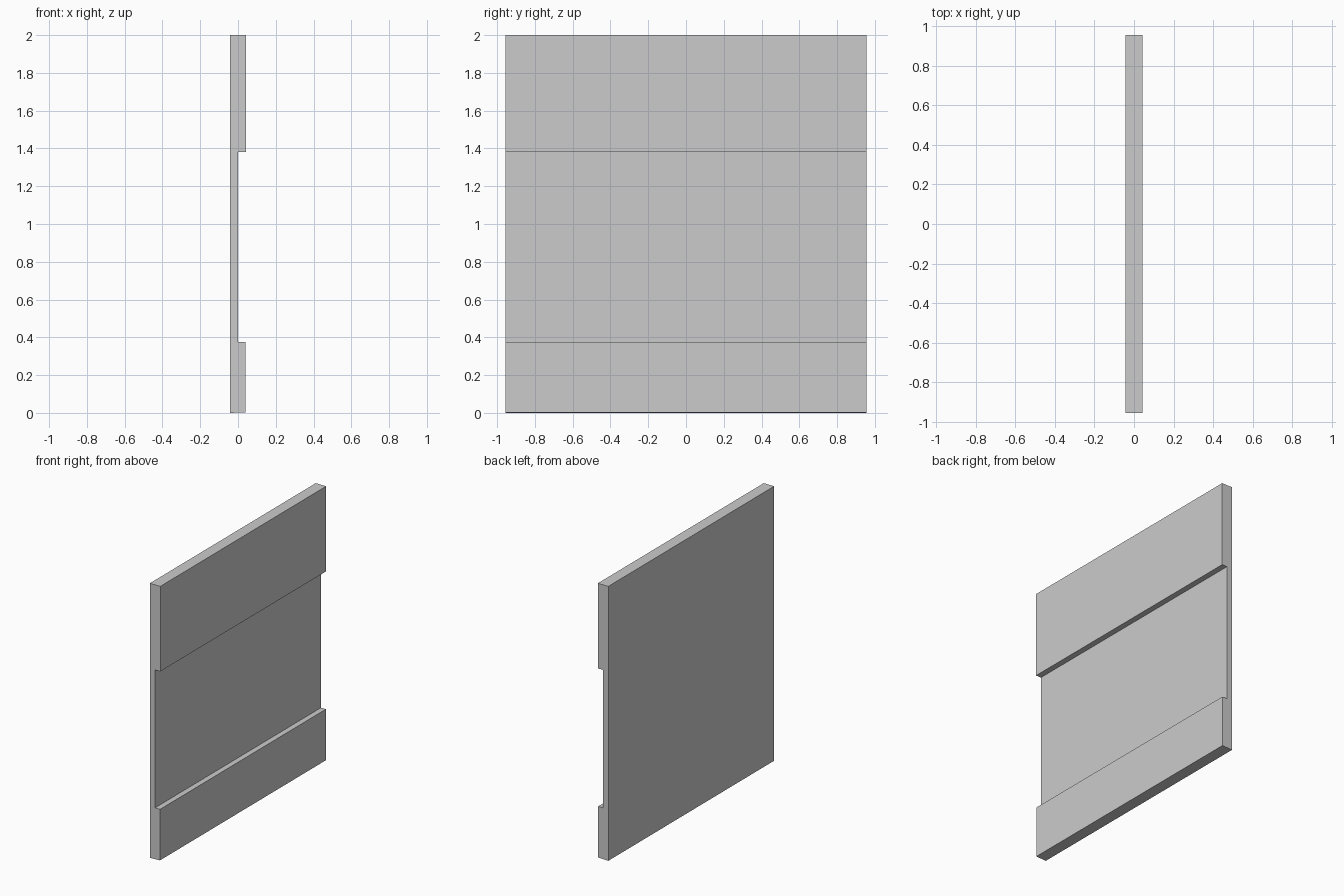
import bpy, bmesh

if "Cube" in bpy.data.objects:
    bpy.data.objects.remove(bpy.data.objects["Cube"])

HALF_WIDTH = 0.955

# Side profile (x, z): flat back, thick bottom and top bands, recessed middle
profile = [(-0.042, 0.0), (0.040, 0.003), (0.040, 0.375), (0.0, 0.375),
           (0.0, 1.38), (0.042, 1.38), (0.042, 2.0), (-0.042, 2.0)]

# Panel: extrude the profile along its width
bm = bmesh.new()
face = bm.faces.new([bm.verts.new((x, -HALF_WIDTH, z)) for x, z in profile])
ext = bmesh.ops.extrude_face_region(bm, geom=[face])
new_verts = [g for g in ext["geom"] if isinstance(g, bmesh.types.BMVert)]
bmesh.ops.translate(bm, verts=new_verts, vec=(0, 2 * HALF_WIDTH, 0))
if not face.is_valid or all(len(e.link_faces) == 2 for e in bm.edges):
    pass
else:
    bmesh.ops.holes_fill(bm, edges=[e for e in bm.edges if e.is_boundary], sides=0)
bmesh.ops.recalc_face_normals(bm, faces=bm.faces[:])

mesh = bpy.data.meshes.new("recessed_panel")
bm.to_mesh(mesh)
bm.free()
panel = bpy.data.objects.new("recessed_panel", mesh)
bpy.context.collection.objects.link(panel)
